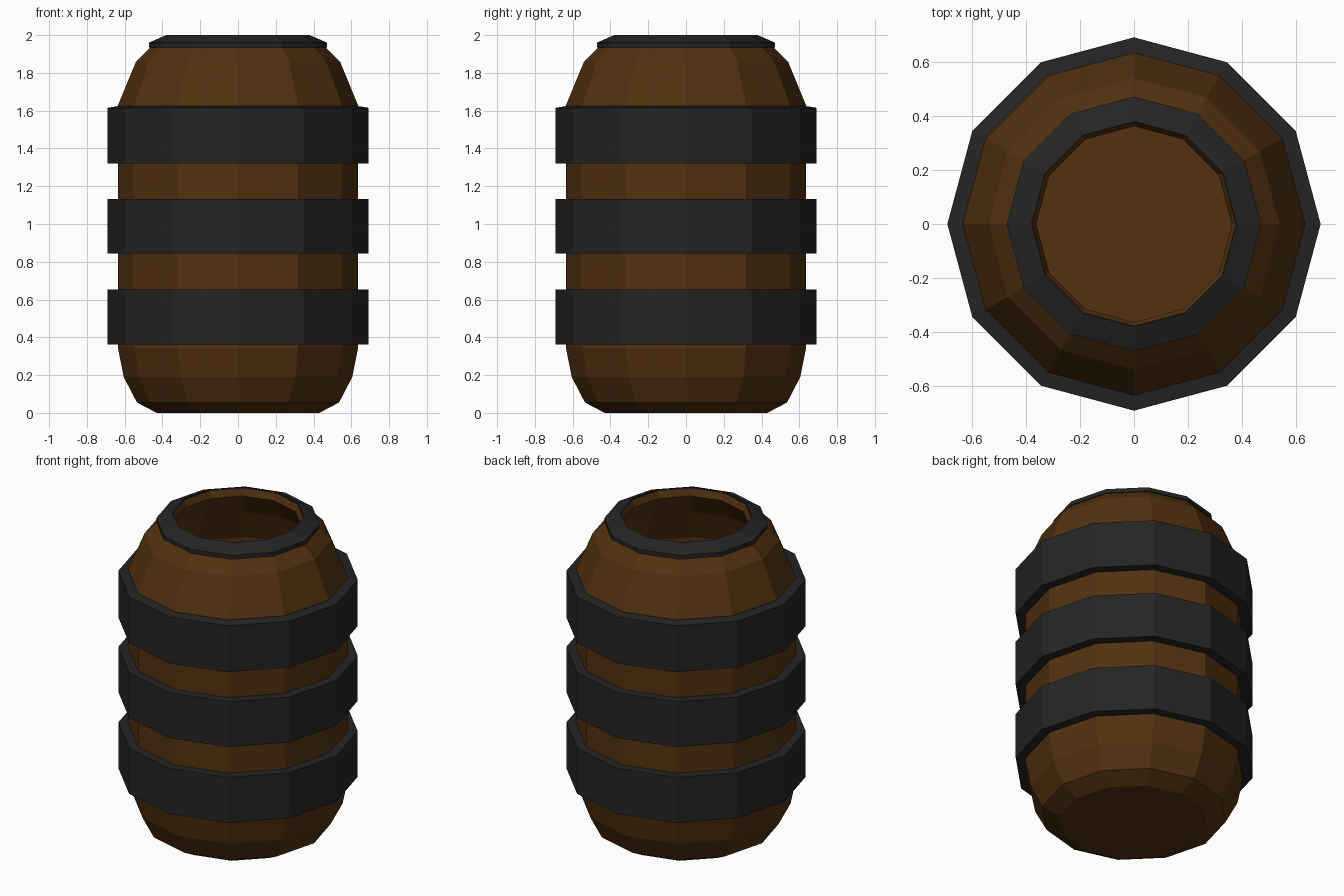
import bpy, bmesh, math

if "Cube" in bpy.data.objects:
    bpy.data.objects.remove(bpy.data.objects["Cube"])

SIDES = 12


def material(name, rgb):
    m = bpy.data.materials.new(name)
    m.diffuse_color = (*rgb, 1.0)
    m.use_nodes = True
    m.node_tree.nodes["Principled BSDF"].inputs["Base Color"].default_value = m.diffuse_color
    return m


wood = material("dark_wood", (0.085, 0.031, 0.005))
iron = material("black_iron", (0.018, 0.018, 0.018))


def lathe(name, profile, mat, closed=False):
    """Revolve (radius, z) points around z; radius 0 makes a pole."""
    bm = bmesh.new()
    rings = []
    for r, z in profile:
        if r == 0:
            rings.append([bm.verts.new((0, 0, z))] * SIDES)
        else:
            rings.append([bm.verts.new((r * math.cos(2 * math.pi * i / SIDES),
                                        r * math.sin(2 * math.pi * i / SIDES), z))
                          for i in range(SIDES)])
    pairs = list(zip(rings, rings[1:]))
    if closed:
        pairs.append((rings[-1], rings[0]))
    for a, b in pairs:
        for i in range(SIDES):
            j = (i + 1) % SIDES
            bm.faces.new(list(dict.fromkeys((a[i], a[j], b[j], b[i]))))
    bmesh.ops.recalc_face_normals(bm, faces=bm.faces)
    mesh = bpy.data.meshes.new(name)
    bm.to_mesh(mesh)
    bm.free()
    mesh.materials.append(mat)
    obj = bpy.data.objects.new(name, mesh)
    bpy.context.collection.objects.link(obj)
    return obj


# Hollow wooden body: outside from base to mouth, then inside down to the floor
lathe("barrel_body", [
    (0, 0), (0.43, 0), (0.535, 0.055), (0.605, 0.19), (0.635, 0.34),
    (0.635, 1.63), (0.54, 1.86), (0.455, 1.945), (0.379, 1.99),
    (0.363, 1.95), (0.47, 1.80), (0.555, 1.60), (0.555, 0.36),
    (0.53, 0.22), (0.46, 0.12), (0.36, 0.08), (0, 0.08)], wood)

# Three iron hoops
for label, z0, z1 in (("lower", 0.362, 0.652), ("middle", 0.845, 1.132),
                      ("upper", 1.32, 1.615)):
    top = z1 + (0.012 if label == "upper" else 0)
    lathe(label + "_hoop", [(0.62, z0), (0.692, z0), (0.692, z1), (0.62, top)],
          iron, closed=True)

# Iron rim around the mouth
lathe("mouth_rim", [(0.44, 1.935), (0.472, 1.935), (0.472, 1.96),
                    (0.38, 2.0), (0.38, 1.985)], iron, closed=True)
